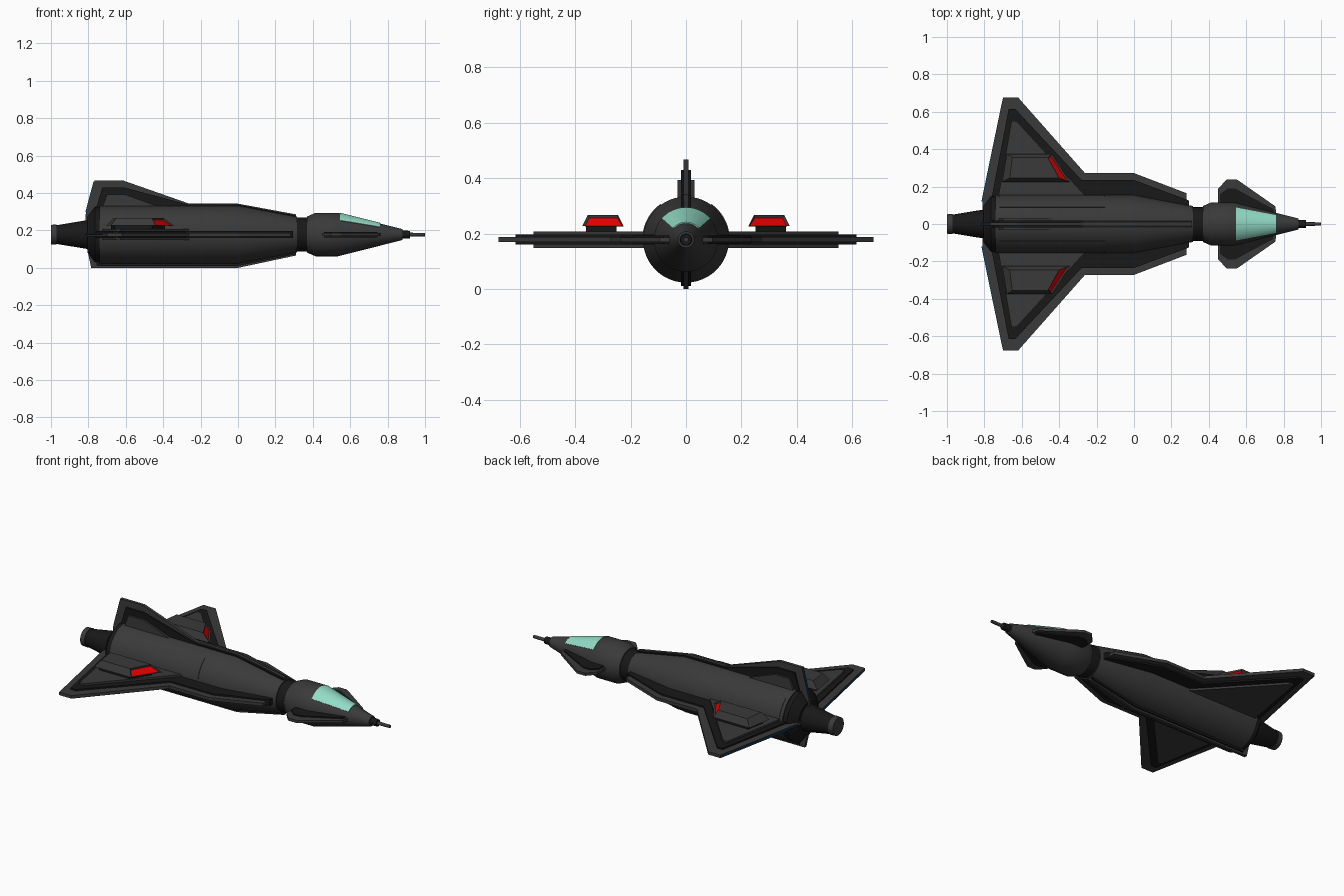
import bpy, bmesh, math
from mathutils import Matrix

if "Cube" in bpy.data.objects:
    bpy.data.objects.remove(bpy.data.objects["Cube"])

AXIS = 0.178  # height of the fuselage centre line


def material(name, r, g, b):
    m = bpy.data.materials.new(name)
    m.diffuse_color = (r, g, b, 1)
    m.use_nodes = True
    m.node_tree.nodes["Principled BSDF"].inputs["Base Color"].default_value = m.diffuse_color
    return m


GREY = material("hull_grey", 0.042, 0.042, 0.042)
BLACK = material("dark_trim", 0.009, 0.009, 0.009)
GLASS = material("canopy_glass", 0.29, 0.72, 0.56)
RED = material("red_light", 0.8, 0.0, 0.0)
BLUE = material("blue_strip", 0.0, 0.07, 0.2)


def finish(name, bm, mats, smooth=False):
    bmesh.ops.recalc_face_normals(bm, faces=bm.faces)
    me = bpy.data.meshes.new(name)
    bm.to_mesh(me)
    bm.free()
    ob = bpy.data.objects.new(name, me)
    bpy.context.collection.objects.link(ob)
    for m in mats:
        me.materials.append(m)
    if smooth:
        bpy.ops.object.select_all(action='DESELECT')
        ob.select_set(True)
        bpy.context.view_layer.objects.active = ob
        bpy.ops.object.shade_smooth_by_angle(angle=math.radians(25))
    return ob


def lathe(name, profile, mat, start=0, end=360, n=48):
    """Revolve (x, radius) points round the centre line; angle 0 is +y, 90 is up."""
    full = end - start == 360
    bm = bmesh.new()
    rings = []
    for i in range(n if full else n + 1):
        a = math.radians(start + (end - start) * i / n)
        rings.append([bm.verts.new((x, r * math.cos(a), AXIS + r * math.sin(a))) for x, r in profile])
    for i in range(n):
        p, q = rings[i], rings[(i + 1) % len(rings)]
        for j in range(len(profile) - 1):
            bm.faces.new((p[j], p[j + 1], q[j + 1], q[j]))
    if full:
        bm.faces.new([r[0] for r in rings])
        bm.faces.new([r[-1] for r in rings])
    else:
        bm.faces.new(rings[0])
        bm.faces.new(rings[-1])
    return finish(name, bm, [mat], True)


def loft(lower, upper, z0, z1):
    """Solid between two outlines with equal point counts."""
    bm = bmesh.new()
    a = [bm.verts.new((x, y, z0)) for x, y in lower]
    b = [bm.verts.new((x, y, z1)) for x, y in upper]
    bm.faces.new(a)
    bm.faces.new(b)
    for i in range(len(a)):
        j = (i + 1) % len(a)
        bm.faces.new((a[i], a[j], b[j], b[i]))
    bmesh.ops.recalc_face_normals(bm, faces=bm.faces)
    return bm


def plate(name, outline, half, angle, mat):
    """Flat (x, radius) plate turned round the centre line."""
    bm = loft(outline, outline, -half, half)
    m = Matrix.Translation((0, 0, AXIS)) @ Matrix.Rotation(math.radians(angle), 4, 'X')
    bmesh.ops.transform(bm, matrix=m, verts=bm.verts)
    return finish(name, bm, [mat])


# Fuselage, from tail to nose probe
lathe("exhaust_ring", [(-1, .03), (-1, .052), (-.97, .054), (-.97, .03)], GREY)
lathe("exhaust_cone", [(-.985, .045), (-.97, .05), (-.80, .078), (-.78, .078)], BLACK)
lathe("tail_ring", [(-.805, .07), (-.805, .095), (-.765, .148), (-.73, .148)], BLACK)
lathe("main_body", [(-.74, .13), (-.74, .155), (0, .155), (.315, .096), (.315, .05)], GREY)
lathe("neck", [(.30, .09), (.38, .09)], BLACK)
lathe("cockpit_body", [(.37, .08), (.37, .097), (.415, .116), (.535, .116), (.88, .029), (.88, .01)], GREY)
lathe("nose_collar", [(.87, .022), (.92, .020)], BLACK)
lathe("nose_probe", [(.91, .010), (1.0, .009)], GREY, n=16)

# Canopy glass and raised side panels
lathe("canopy", [(.545, .10), (.545, .117), (.76, .063), (.76, .045)], GLASS, 41, 139, 20)
for side, a in (("left", 9), ("right", 125)):
    lathe("body_panel_" + side, [(-.72, .15), (-.72, .158), (-.155, .158), (-.155, .15)], GREY, a, a + 46, 12)

# Layered main wings: thin rim, dark band, thick core
WING = [
    ("rim", .009, GREY, [(-.81, 0), (-.81, .12), (-.70, .677), (-.62, .677), (-.262, .272), (0, .272), (.28, .165), (.28, 0)]),
    ("band", .018, BLACK, [(-.765, 0), (-.765, .12), (-.67, .615), (-.635, .615), (-.28, .235), (0, .235), (.295, .125), (.295, 0)]),
    ("core", .030, GREY, [(-.73, 0), (-.73, .12), (-.655, .55), (-.628, .55), (-.26, .15), (-.26, 0)]),
]
# Layered tail fin, keel and nose canards
FIN = [
    ("rim", .009, GREY, [(-.815, 0), (-.815, .107), (-.767, .290), (-.617, .290), (-.26, .165), (0, .165), (.31, .108), (.31, 0)]),
    ("band", .018, BLACK, [(-.765, 0), (-.765, .12), (-.725, .252), (-.61, .252), (-.265, .16), (0, .16), (.31, .102), (.31, 0)]),
    ("core", .030, GREY, [(-.735, 0), (-.735, .12), (-.70, .215), (-.605, .215), (-.40, .14), (-.40, 0)]),
]
KEEL = [
    ("rim", .009, GREY, [(-.81, 0), (-.81, .06), (-.785, .178), (0, .178), (.31, .112), (.31, 0)]),
    ("band", .018, BLACK, [(-.765, 0), (-.755, .167), (0, .167), (.31, .105), (.31, 0)]),
]
CANARD = [
    ("rim", .008, GREY, [(.45, .05), (.45, .188), (.495, .238), (.55, .238), (.755, .095), (.765, .03)]),
    ("band", .015, BLACK, [(.46, .05), (.46, .16), (.50, .19), (.54, .19), (.745, .08), (.75, .03)]),
]
for part, layers, angle in (("wing_left", WING, 0), ("wing_right", WING, 180), ("tail_fin", FIN, 90),
                            ("keel", KEEL, -90), ("canard_left", CANARD, 0), ("canard_right", CANARD, 180)):
    for layer, half, mat, outline in layers:
        plate(f"{part}_{layer}", outline, half, angle, mat)

# Blue glow strips along the trailing edges
for part, angle, tip in (("wing_left", 0, (-.70, .66)), ("wing_right", 180, (-.70, .66)), ("tail_fin", 90, (-.768, .285))):
    root = (-.812, .12)
    strip = [root, tip, (tip[0] + .01, tip[1]), (root[0] + .01, root[1])]
    plate(part + "_blue_strip", [(x - .004, y) for x, y in strip], .003, angle, BLUE)

# Wing pods on dark pedestals, with a recessed red light in the front face
for side, s in (("left", 1), ("right", -1)):
    foot = [(-.68, .25 * s), (-.66, .36 * s), (-.46, .36 * s), (-.39, .25 * s)]
    base = [(-.705, .225 * s), (-.68, .375 * s), (-.44, .375 * s), (-.342, .225 * s)]
    top = [(-.665, .245 * s), (-.65, .355 * s), (-.46, .355 * s), (-.40, .245 * s)]
    finish("pod_pedestal_" + side, loft(foot, foot, .195, .23), [BLACK])
    bm = loft(base, top, .227, .267)
    front = max(bm.faces, key=lambda f: f.normal.x)
    bmesh.ops.inset_individual(bm, faces=[front], thickness=.009, depth=-.008)
    front.material_index = 1
    finish("wing_pod_" + side, bm, [GREY, RED])
